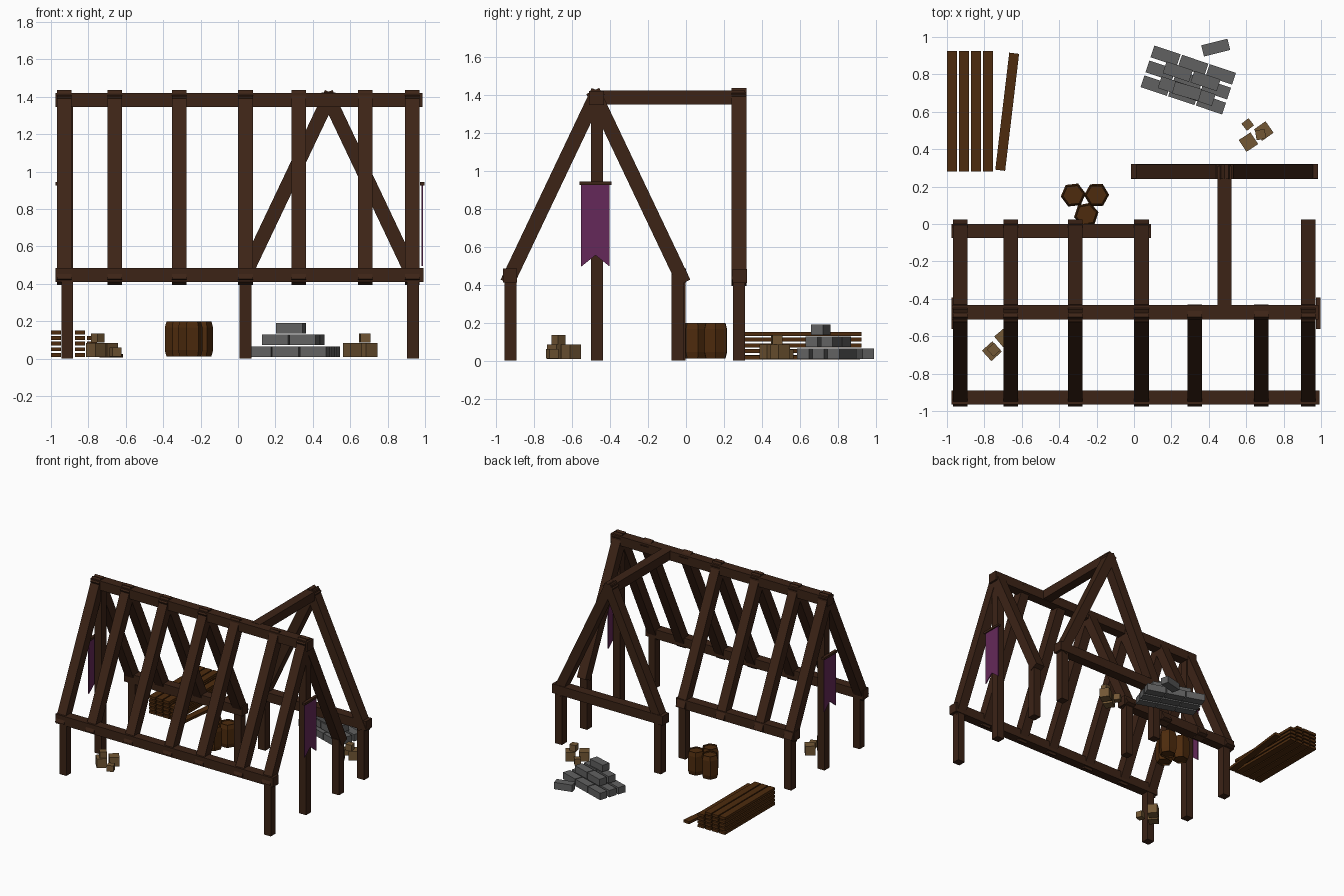
import bpy, bmesh
from math import radians, sin, cos, pi
from mathutils import Vector, Matrix

if "Cube" in bpy.data.objects:
    bpy.data.objects.remove(bpy.data.objects["Cube"])


def material(name, rgb):
    m = bpy.data.materials.new(name)
    m.diffuse_color = (*rgb, 1)
    m.use_nodes = True
    m.node_tree.nodes["Principled BSDF"].inputs["Base Color"].default_value = m.diffuse_color
    return m


TIMBER = material("dark_timber", (0.045, 0.017, 0.008))
PLANK = material("plank_wood", (0.075, 0.024, 0.004))
CRATE = material("crate_wood", (0.17, 0.095, 0.035))
STONE = material("stone", (0.12, 0.12, 0.12))
CLOTH = material("purple_cloth", (0.13, 0.022, 0.10))


def add(name, bm, mat):
    bmesh.ops.recalc_face_normals(bm, faces=bm.faces)
    me = bpy.data.meshes.new(name)
    bm.to_mesh(me)
    bm.free()
    me.materials.append(mat)
    ob = bpy.data.objects.new(name, me)
    bpy.context.collection.objects.link(ob)
    return ob


def box(name, c, s, mat, rot=0):
    bm = bmesh.new()
    bmesh.ops.create_cube(bm, size=1, matrix=Matrix.Translation(c)
                          @ Matrix.Rotation(radians(rot), 4, 'Z') @ Matrix.Diagonal((*s, 1)))
    return add(name, bm, mat)


def rafter(name, a, b, depth_axis, depth=0.078, width=0.075):
    # square-ended timber from a to b; depth runs along depth_axis
    a, b, d = Vector(a), Vector(b), Vector(depth_axis)
    z = (b - a).normalized()
    y = z.cross(d)
    m = Matrix((d * depth, y * width, z * (b - a).length)).transposed().to_4x4()
    bm = bmesh.new()
    bmesh.ops.create_cube(bm, size=1, matrix=Matrix.Translation((a + b) / 2) @ m)
    return add(name, bm, TIMBER)


YC, XW, YW = -0.477, 0.485, 0.283      # main ridge y, wing ridge x, wing gable y
SPAN, OVER, Z0, Z1 = 0.466, 0.014, 0.41, 1.42

# Long beams
box("front_eave_beam", (0.008, -0.927, 0.448), (1.966, 0.075, 0.075), TIMBER)
box("ridge_beam", (0.006, -0.472, 1.383), (1.962, 0.078, 0.075), TIMBER)
box("back_eave_beam", (-0.442, -0.038, 0.448), (1.066, 0.075, 0.075), TIMBER)
box("wing_gable_beam", (XW, YW, 0.446), (1.0, 0.078, 0.075), TIMBER)
box("wing_ridge_beam", (XW, -0.075, 1.386), (0.075, 0.77, 0.073), TIMBER)

# Roof rafters, with the back slope open where the wing joins
for i, x in enumerate((-0.93, -0.66, -0.315, 0.04, 0.325, 0.68, 0.932)):
    rafter(f"front_rafter_{i}", (x, YC - SPAN, Z0), (x, YC + OVER, Z1), (1, 0, 0))
    if i not in (4, 5):
        rafter(f"back_rafter_{i}", (x, YC + SPAN, Z0), (x, YC - OVER, Z1), (1, 0, 0))
for s in (-1, 1):
    rafter(f"wing_rafter_{s}", (XW + s * SPAN, YW - 0.004, Z0),
           (XW - s * OVER, YW - 0.004, Z1), (0, 1, 0))

# Posts
for x, y, top in ((-0.913, -0.925, 0.43), (0.935, -0.925, 0.43),
                  (-0.913, -0.04, 0.43), (0.04, -0.035, 0.43), (0.935, -0.045, 0.45),
                  (0.04, 0.28, 0.43), (0.935, 0.28, 0.43),
                  (-0.913, -0.47, 1.37), (0.935, -0.47, 1.37)):
    box("post", (x, y, top / 2), (0.063, 0.063, top), TIMBER)


# Swallow-tailed banners on both gables
def banner(name, x):
    pts = [(-0.552, 0.93), (-0.552, 0.495), (YC, 0.555), (-0.402, 0.495), (-0.402, 0.93)]
    bm = bmesh.new()
    f = bm.faces.new([bm.verts.new((x - 0.004, y, z)) for y, z in pts])
    r = bmesh.ops.extrude_face_region(bm, geom=[f])
    bmesh.ops.translate(bm, vec=(0.008, 0, 0),
                        verts=[v for v in r["geom"] if isinstance(v, bmesh.types.BMVert)])
    add(name, bm, CLOTH)
    box(name + "_rod", (x, YC, 0.935), (0.024, 0.168, 0.018), TIMBER)


banner("right_banner", 0.985)
banner("left_banner", -0.963)

# Plank stack and one loose plank
for col in range(4):
    for layer in range(5 if col < 3 else 4):
        box("plank", (-0.973 + col * 0.064, 0.602, 0.02 + layer * 0.03),
            (0.055, 0.645, 0.021), PLANK)
box("loose_plank", (-0.678, 0.6, 0.015), (0.053, 0.63, 0.021), PLANK, -6.8)


# Six-sided barrels with inset lids
def barrel(x, y, turn):
    prof = [(0.052, 0.022), (0.052, 0.012), (0.058, 0.012), (0.067, 0.045),
            (0.067, 0.165), (0.058, 0.198), (0.052, 0.198), (0.052, 0.188)]
    bm = bmesh.new()
    rings = [[bm.verts.new((x + r * cos(turn + k * pi / 3), y + r * sin(turn + k * pi / 3), z))
              for k in range(6)] for r, z in prof]
    for a, b in zip(rings, rings[1:]):
        for k in range(6):
            bm.faces.new((a[k], a[(k + 1) % 6], b[(k + 1) % 6], b[k]))
    bm.faces.new(rings[0])
    bm.faces.new(rings[-1])
    add("barrel", bm, PLANK)


barrel(-0.325, 0.155, 0.12)
barrel(-0.2, 0.155, 0.02)
barrel(-0.255, 0.05, 0.2)

# Stone block pile
ANG = -18.5
u = Vector((cos(radians(ANG)), sin(radians(ANG)), 0))
v = Vector((-u.y, u.x, 0))


def stones(c, cols, rows, z):
    for i in range(cols):
        for j in range(rows):
            p = Vector((*c, z)) + u * (i - (cols - 1) / 2) * 0.156 + v * (j - (rows - 1) / 2) * 0.084
            box("stone_block", p, (0.148, 0.066, 0.056), STONE, ANG)


stones((0.29, 0.77), 3, 3, 0.036)
stones((0.295, 0.75), 2, 2, 0.1)
box("top_stone", (0.283, 0.71, 0.162), (0.148, 0.066, 0.054), STONE, -16)
box("loose_stone", (0.437, 0.943, 0.036), (0.145, 0.062, 0.056), STONE, 14)

# Crate groups: two large, one small beside, one small on top
for x, y, size, z, rot in ((0.612, 0.438, 0.075, 0.047, 33), (0.694, 0.497, 0.075, 0.047, 35),
                           (0.608, 0.532, 0.048, 0.034, 38), (0.677, 0.478, 0.052, 0.11, 10),
                           (-0.76, -0.68, 0.075, 0.047, 42), (-0.695, -0.606, 0.075, 0.047, 40),
                           (-0.655, -0.705, 0.05, 0.035, 20), (-0.75, -0.672, 0.052, 0.11, 42)):
    box("crate", (x, y, z), (size, size, 0.05 if size < 0.06 else 0.075), CRATE, rot)
